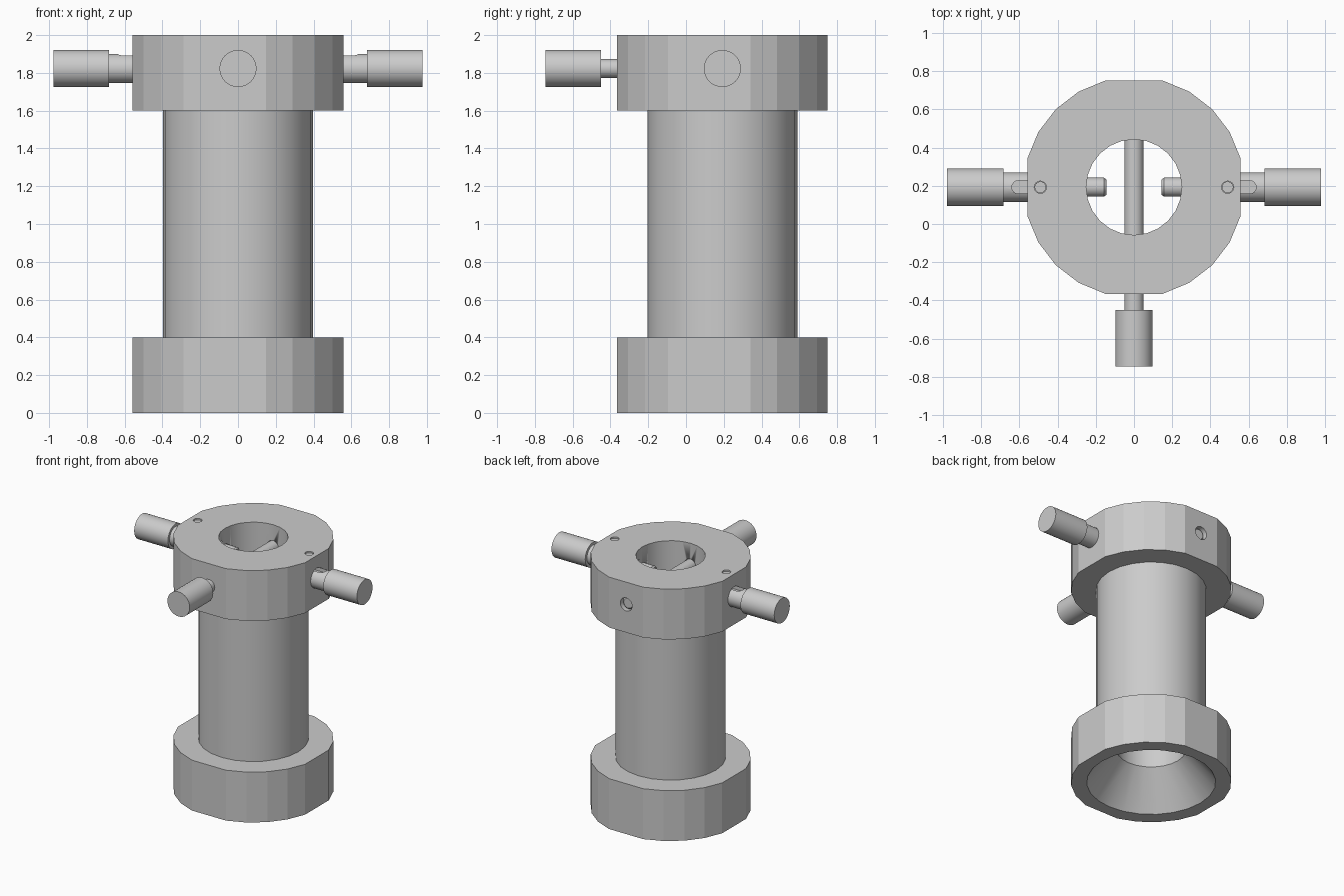
import bpy, bmesh
from math import cos, sin, pi, radians
from mathutils import Matrix, Vector

if "Cube" in bpy.data.objects:
    bpy.data.objects.remove(bpy.data.objects["Cube"])

CY, PZ = 0.1925, 1.823   # body axis y, height of the screws


def make(name, bm, smooth=True):
    bmesh.ops.recalc_face_normals(bm, faces=bm.faces)
    me = bpy.data.meshes.new(name)
    bm.to_mesh(me)
    bm.free()
    ob = bpy.data.objects.new(name, me)
    bpy.context.collection.objects.link(ob)
    if smooth:
        bpy.ops.object.select_all(action='DESELECT')
        ob.select_set(True)
        bpy.context.view_layer.objects.active = ob
        bpy.ops.object.shade_smooth_by_angle(angle=radians(20))
    return ob


def lathe(name, profile, n, origin, axis='Z', smooth=True):
    """Closed solid from (radius, distance) pairs along an axis."""
    bm = bmesh.new()
    rings = [[bm.verts.new((r * cos(2 * pi * i / n), r * sin(2 * pi * i / n), d))
              for i in range(n)] for r, d in profile]
    for a, b in zip(rings, rings[1:]):
        for i in range(n):
            bm.faces.new((a[i], a[(i + 1) % n], b[(i + 1) % n], b[i]))
    bm.faces.new(rings[0])
    bm.faces.new(rings[-1])
    rot = Vector({'Z': (0, 0, 1), 'X': (1, 0, 0), '-X': (-1, 0, 0),
                  'Y': (0, 1, 0)}[axis]).to_track_quat('Z', 'Y').to_matrix().to_4x4()
    bmesh.ops.transform(bm, matrix=Matrix.Translation(origin) @ rot, verts=bm.verts)
    return make(name, bm, smooth)


def flange(name, z0, z1):
    """24-sided disc whose four cardinal corners are cut to flats."""
    bm = bmesh.new()
    angs = [radians(15 * i) for i in range(24) if i % 6]
    face = bm.faces.new([bm.verts.new((0.5775 * cos(a), CY + 0.5775 * sin(a), z0)) for a in angs])
    ext = bmesh.ops.extrude_face_region(bm, geom=[face])
    bmesh.ops.translate(bm, vec=(0, 0, z1 - z0),
                        verts=[v for v in ext['geom'] if isinstance(v, bmesh.types.BMVert)])
    return make(name, bm, False)


def cut(ob, cutter):
    cutter.hide_render = True
    cutter.hide_set(True)
    m = ob.modifiers.new("cut", 'BOOLEAN')
    m.operation, m.solver, m.object = 'DIFFERENCE', 'EXACT', cutter


# Body: two flanges and the tube, all bored through with a flared mouth
bore = lathe("bore_cutter", [(0.481, -0.02), (0.25, 0.27), (0.25, 2.1)], 24, (0, CY, 0))
top = flange("top_flange", 1.6, 2.0)
base = flange("base_flange", 0, 0.4)
tube = lathe("tube", [(0.397, 0.4), (0.397, 1.6)], 24, (0, CY, 0))
for part in (top, base, tube):
    cut(part, bore)

# Holes in the top flange: cross pin, side pins, small retaining holes
cut(top, lathe("cross_hole_cutter", [(0.052, -0.6), (0.052, 0.9)], 24, (0, CY - 0.1, PZ), 'Y'))
for side, axis, s in (("right", 'X', 1), ("left", '-X', -1)):
    cut(top, lathe(side + "_hole_cutter", [(0.052, 0.1), (0.052, 0.3), (0.078, 0.3), (0.078, 0.7)],
                   24, (0, CY, PZ), axis))
    cut(top, lathe(side + "_retainer_cutter", [(0.032, 1.88), (0.032, 2.1)], 16, (s * 0.49, CY, 0)))

    # Side plunger: chamfered tip, slotted shank, grip
    pin = lathe(side + "_plunger", [(0.04, 0.145), (0.05, 0.157), (0.05, 0.36), (0.077, 0.36),
                                    (0.077, 0.682), (0.098, 0.682), (0.098, 0.978)],
                32, (0, CY, PZ), axis)
    bm = bmesh.new()
    pts = [(0.42, -0.034), (0.42, 0.034)]
    pts += [(0.605 + 0.034 * cos(a), 0.034 * sin(a))
            for a in (pi / 2 - pi * i / 8 for i in range(9))]
    face = bm.faces.new([bm.verts.new((s * x, CY + y, PZ + 0.04)) for x, y in pts])
    ext = bmesh.ops.extrude_face_region(bm, geom=[face])
    bmesh.ops.translate(bm, vec=(0, 0, 0.1),
                        verts=[v for v in ext['geom'] if isinstance(v, bmesh.types.BMVert)])
    cut(pin, make(side + "_slot_cutter", bm, False))

    # Retaining peg running down into the slot
    lathe(side + "_retaining_peg", [(0.03, 1.866), (0.03, 1.99)], 16, (s * 0.49, CY, 0))

# Long cross pin with its grip at the front
lathe("cross_pin", [(0.098, -0.745), (0.098, -0.45), (0.05, -0.45), (0.05, 0.715), (0.038, 0.727)],
      32, (0, 0, PZ), 'Y')
